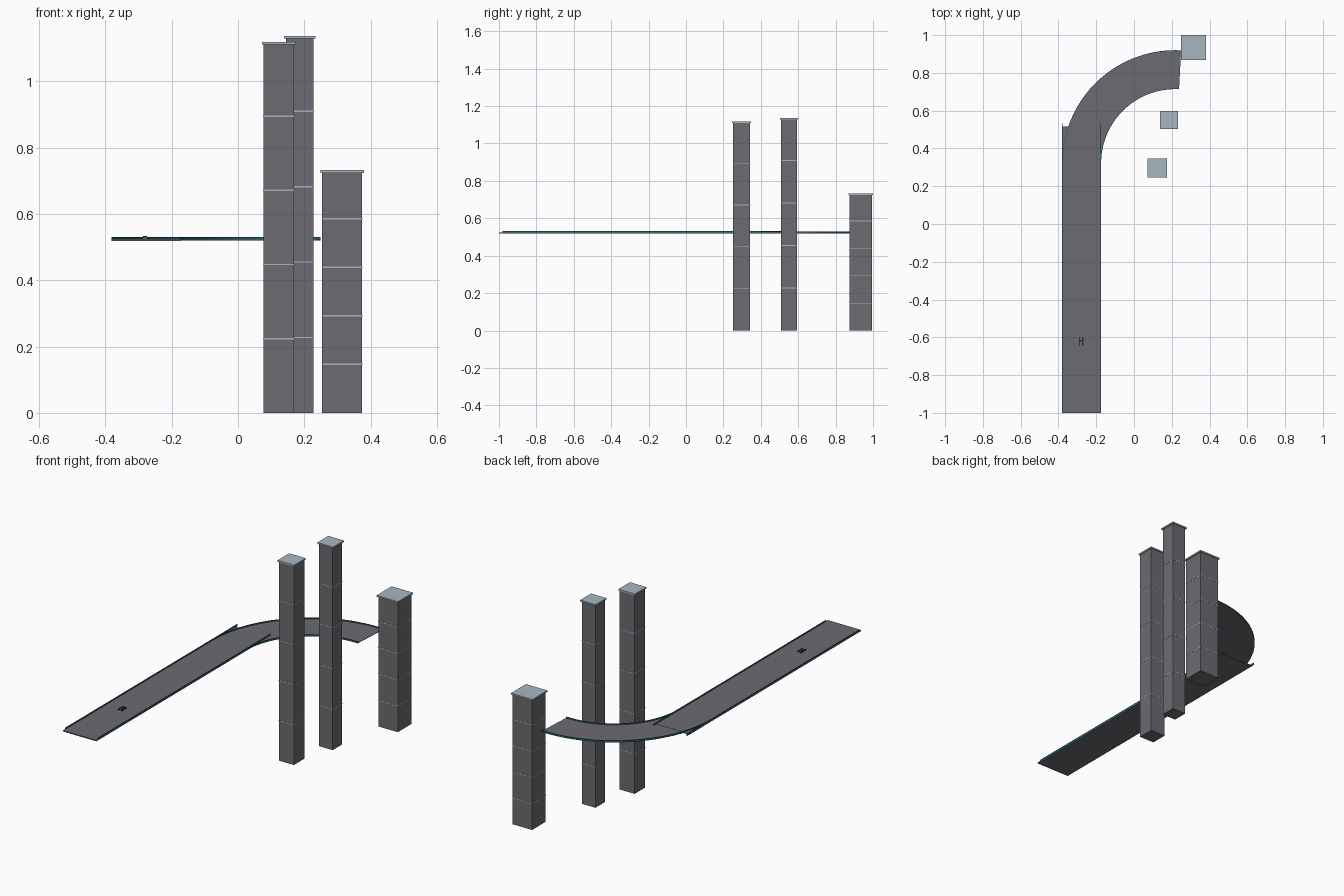
import bpy, bmesh, math
from mathutils import Vector

if "Cube" in bpy.data.objects:
    bpy.data.objects.remove(bpy.data.objects["Cube"])


def material(name, rgb):
    m = bpy.data.materials.new(name)
    m.use_nodes = True
    m.diffuse_color = (*rgb, 1)
    bsdf = next(n for n in m.node_tree.nodes if n.type == 'BSDF_PRINCIPLED')
    bsdf.inputs["Base Color"].default_value = (*rgb, 1)
    return m


CONCRETE = material("concrete grey", (0.15, 0.15, 0.165))
PALE = material("pale blue grey", (0.38, 0.47, 0.53))
TEAL = material("dark teal", (0.02, 0.12, 0.16))
DARK = material("dark metal", (0.03, 0.03, 0.035))


def finish(name, bm, mat):
    bmesh.ops.recalc_face_normals(bm, faces=bm.faces)
    mesh = bpy.data.meshes.new(name)
    bm.to_mesh(mesh)
    bm.free()
    mesh.materials.append(mat)
    ob = bpy.data.objects.new(name, mesh)
    bpy.context.collection.objects.link(ob)
    return ob


def box(name, x, y, z, mat):
    """Box from (min, max) ranges on each axis."""
    bm = bmesh.new()
    bmesh.ops.create_cube(bm, size=1)
    for v in bm.verts:
        v.co = Vector([(a + b) / 2 + c * (b - a) for (a, b), c in zip((x, y, z), v.co)])
    return finish(name, bm, mat)


def arc_strip(name, center, radii, z, start, end, mat, steps=40):
    """Rectangular section swept round an arc."""
    bm = bmesh.new()
    (r0, r1), (z0, z1) = radii, z
    rings = []
    for i in range(steps + 1):
        a = math.radians(start + (end - start) * i / steps)
        rings.append([bm.verts.new((center[0] + r * math.cos(a), center[1] + r * math.sin(a), h))
                      for r, h in ((r0, z0), (r1, z0), (r1, z1), (r0, z1))])
    for p, q in zip(rings, rings[1:]):
        for k in range(4):
            n = (k + 1) % 4
            bm.faces.new((p[k], p[n], q[n], q[k]))
    bm.faces.new(rings[0])
    bm.faces.new(rings[-1])
    return finish(name, bm, mat)


def tower(name, cx, cy, half, cap_half, height):
    """Square shaft with four thin floor bands and a flat cap."""
    def square(part, h, z, mat):
        box(name + part, (cx - h, cx + h), (cy - h, cy + h), z, mat)
    square("_shaft", half, (0, height - 0.007), CONCRETE)
    square("_cap", cap_half, (height - 0.008, height), PALE)
    for i in range(1, 5):
        z = height * i / 5
        square(f"_band_{i}", half + 0.001, (z - 0.002, z + 0.002), PALE)


# Towers
tower("front_tower", 0.123, 0.297, 0.046, 0.051, 1.118)
tower("middle_tower", 0.186, 0.551, 0.042, 0.048, 1.137)
tower("back_tower", 0.314, 0.934, 0.060, 0.066, 0.732)

# Straight road with side rails running past its far end
LEFT, RIGHT = -0.381, -0.174
box("straight_road", (LEFT, RIGHT), (-1, 0.515), (0.518, 0.524), CONCRETE)
for side, x in (("right", LEFT), ("left", RIGHT - 0.003)):
    box(f"straight_rail_{side}", (x, x + 0.003), (-0.98, 0.535), (0.519, 0.531), TEAL)

# Curved road with inner and outer rails
CENTER, INNER, OUTER = (0.218, 0.322), 0.392, 0.598
arc_strip("curved_road", CENTER, (INNER, OUTER), (0.520, 0.523), 180, 87, CONCRETE)
for side, r in (("inner", INNER), ("outer", OUTER - 0.003)):
    arc_strip(f"curved_rail_{side}", CENTER, (r, r + 0.003), (0.520, 0.530), 180, 87, TEAL)

# Small vehicle: two side skids, a body between them and a raised seat
VX, VY = -0.28, -0.62
for side, s in (("right", -1), ("left", 1)):
    x = VX + s * 0.009
    box(f"vehicle_skid_{side}", (x - 0.003, x + 0.003), (VY - 0.022, VY + 0.022),
        (0.524, 0.531), DARK)
box("vehicle_body", (VX - 0.007, VX + 0.007), (VY - 0.012, VY + 0.012), (0.525, 0.530), CONCRETE)
box("vehicle_seat", (VX - 0.006, VX + 0.006), (VY - 0.003, VY + 0.005), (0.529, 0.533), DARK)
